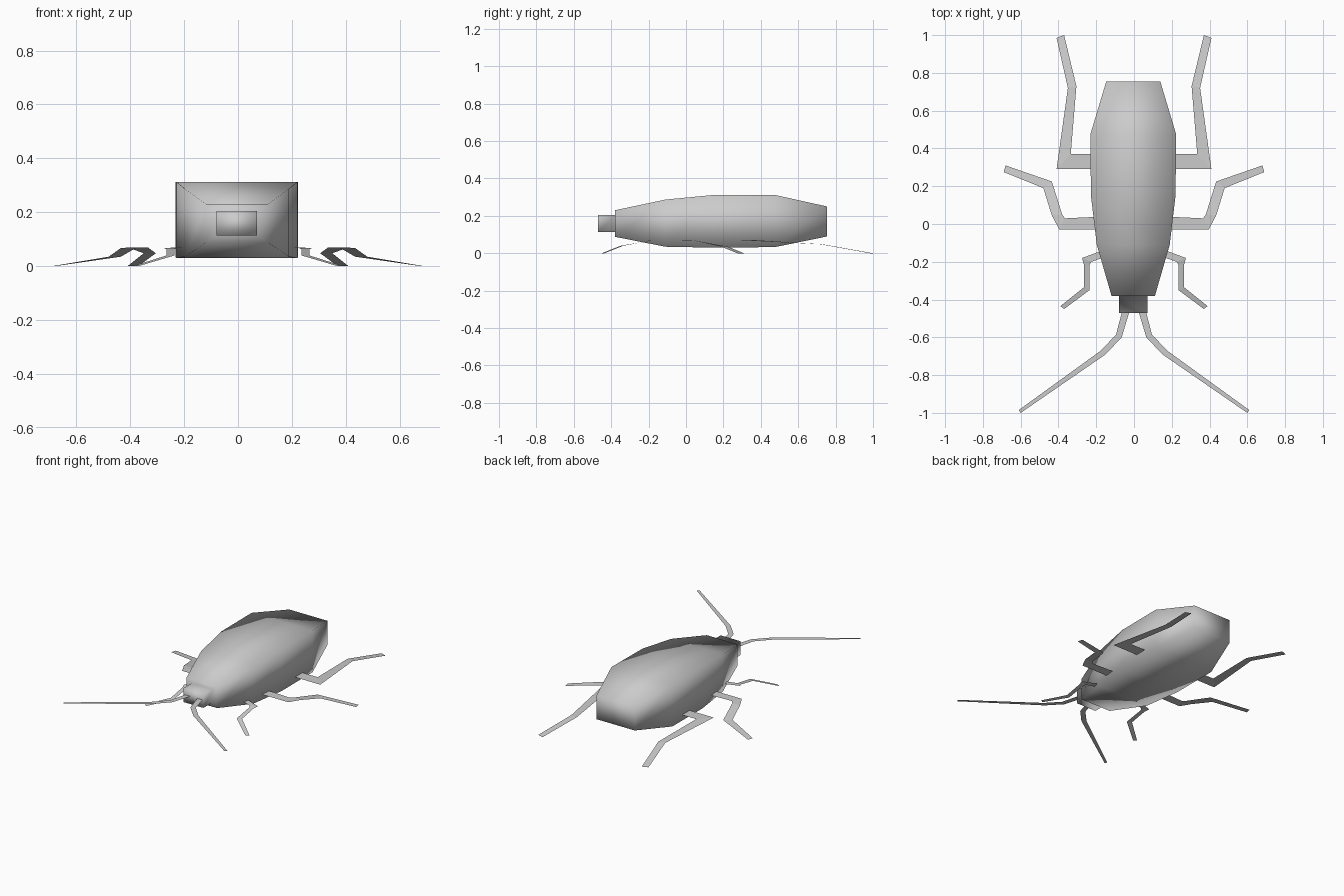
import bpy, bmesh

cube = bpy.data.objects.get("Cube")
if cube:
    bpy.data.objects.remove(cube, do_unlink=True)

grey = bpy.data.materials.new("shell_grey")
grey.use_nodes = True
COLOR = (0.6, 0.6, 0.6, 1)
grey.diffuse_color = COLOR
grey.node_tree.nodes["Principled BSDF"].inputs["Base Color"].default_value = COLOR


def finish(name, bm, smooth):
    mesh = bpy.data.meshes.new(name)
    for f in bm.faces:
        f.smooth = smooth
    bm.to_mesh(mesh)
    bm.free()
    mesh.materials.append(grey)
    obj = bpy.data.objects.new(name, mesh)
    bpy.context.collection.objects.link(obj)
    return obj


def loft(name, sections, cx):
    """Rectangular sections (y, half width, bottom, top) joined along y."""
    bm = bmesh.new()
    rings = [[bm.verts.new((cx + sx * w, y, z))
              for sx, z in ((-1, lo), (1, lo), (1, hi), (-1, hi))]
             for y, w, lo, hi in sections]
    for a, b in zip(rings, rings[1:]):
        for i in range(4):
            j = (i + 1) % 4
            bm.faces.new((a[i], a[j], b[j], b[i]))
    bm.faces.new(rings[0])
    bm.faces.new(rings[-1])
    bmesh.ops.recalc_face_normals(bm, faces=bm.faces)
    return finish(name, bm, True)


def ribbon(name, stations, side):
    """Flat strip through (x1, y1, x2, y2, z) edge pairs, facing up."""
    bm = bmesh.new()
    pairs = [(bm.verts.new((side * x1, y1, z)), bm.verts.new((side * x2, y2, z)))
             for x1, y1, x2, y2, z in stations]
    for (a, b), (c, d) in zip(pairs, pairs[1:]):
        face = bm.faces.new((a, b, d, c))
        face.normal_update()
        if face.normal.z < 0:
            face.normal_flip()
    return finish(name, bm, False)


# Body with the head stepped out of its front face
loft("body_and_head", [
    (-0.47, 0.075, 0.113, 0.205),
    (-0.38, 0.075, 0.113, 0.205),
    (-0.38, 0.115, 0.088, 0.23),
    (-0.11, 0.193, 0.035, 0.287),
    (0.15, 0.224, 0.03, 0.312),
    (0.475, 0.227, 0.033, 0.312),
    (0.755, 0.143, 0.09, 0.25),
], -0.004)

# Flat legs and feelers, mirrored
LIMBS = {
    "hind_leg": [(0.16, 0.37, 0.16, 0.29, 0.07), (0.335, 0.37, 0.41, 0.29, 0.07),
                 (0.305, 0.73, 0.35, 0.72, 0.048), (0.37, 1.0, 0.41, 0.985, 0)],
    "middle_leg": [(0.15, 0.04, 0.15, -0.03, 0.07), (0.365, 0.03, 0.395, -0.03, 0.07),
                   (0.38, 0.05, 0.435, 0.045, 0.067), (0.435, 0.225, 0.48, 0.19, 0.035),
                   (0.68, 0.31, 0.69, 0.275, 0)],
    "front_leg": [(0.14, -0.13, 0.14, -0.17, 0.07), (0.275, -0.18, 0.225, -0.2, 0.068),
                  (0.265, -0.215, 0.235, -0.215, 0.063), (0.265, -0.335, 0.235, -0.35, 0.04),
                  (0.39, -0.435, 0.37, -0.45, 0)],
    "feeler": [(0.02, -0.45, 0.06, -0.45, 0.165), (0.065, -0.6, 0.095, -0.585, 0.165),
               (0.15, -0.69, 0.175, -0.67, 0.165), (0.6, -1.0, 0.61, -0.985, 0.165)],
}
for limb, stations in LIMBS.items():
    for side, label in ((1, "left"), (-1, "right")):
        ribbon(f"{label}_{limb}", stations, side)
